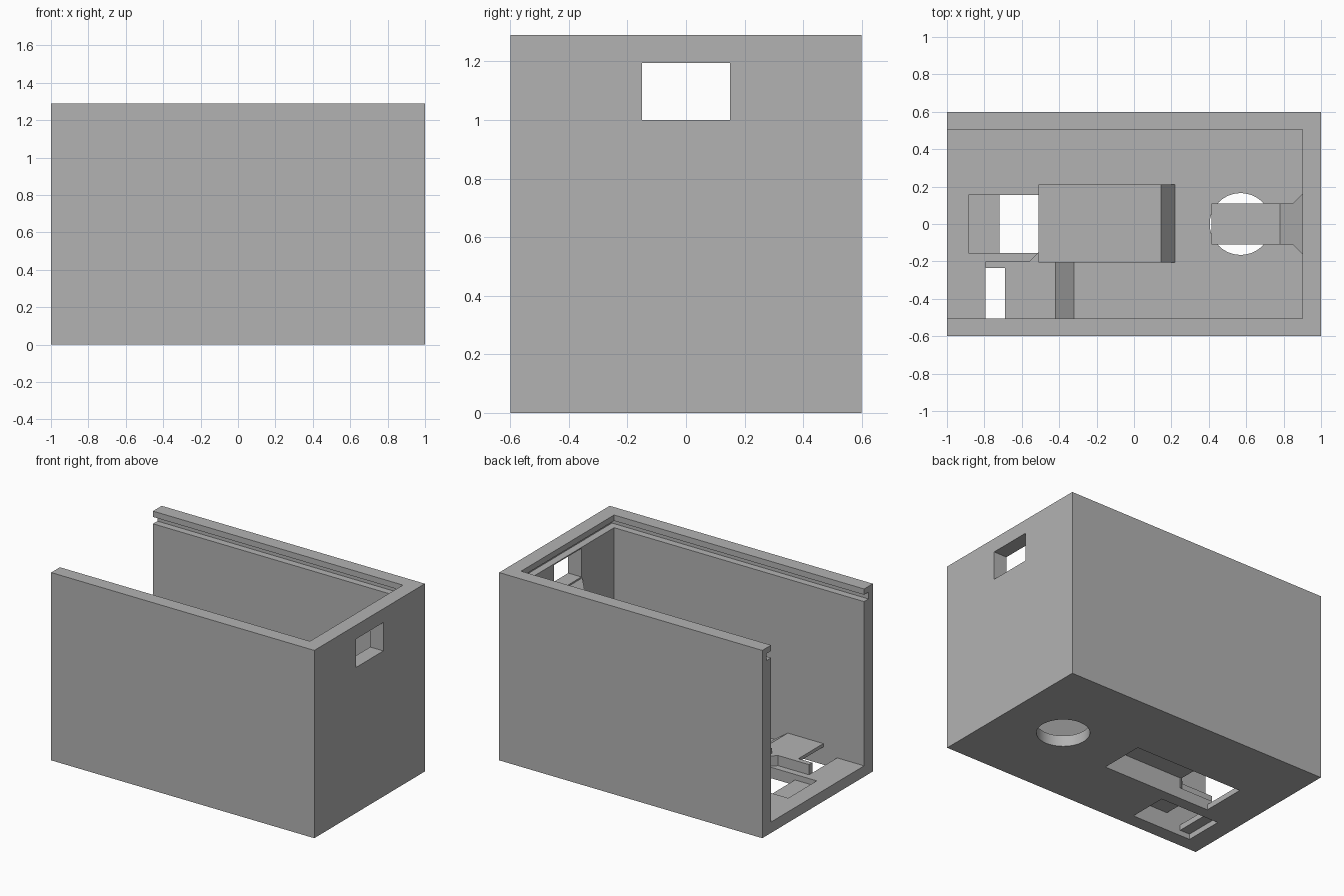
import bpy
import bmesh
from mathutils import Vector

old = bpy.data.objects.get("Cube")
if old:
    bpy.data.objects.remove(old)

GREY = (0.45, 0.45, 0.45, 1)
mat = bpy.data.materials.new("plain grey")
mat.use_nodes = True
mat.diffuse_color = GREY
mat.node_tree.nodes["Principled BSDF"].inputs["Base Color"].default_value = GREY


def prism(name, outline, lo, hi, axis="z"):
    """Extrude an outline in the xy plane (axis z) or xz plane (axis y)."""
    bm = bmesh.new()
    up = Vector((0, 0, 1)) if axis == "z" else Vector((0, 1, 0))
    flat = [Vector((a, b, 0)) if axis == "z" else Vector((a, 0, b)) for a, b in outline]
    face = bm.faces.new([bm.verts.new(p + up * lo) for p in flat])
    ext = bmesh.ops.extrude_face_region(bm, geom=[face])
    moved = [v for v in ext["geom"] if isinstance(v, bmesh.types.BMVert)]
    bmesh.ops.translate(bm, vec=up * (hi - lo), verts=moved)
    bmesh.ops.recalc_face_normals(bm, faces=bm.faces)
    mesh = bpy.data.meshes.new(name)
    bm.to_mesh(mesh)
    bm.free()
    mesh.materials.append(mat)
    obj = bpy.data.objects.new(name, mesh)
    bpy.context.collection.objects.link(obj)
    return obj


def box(name, x, y, z):
    return prism(name, [(x[0], y[0]), (x[1], y[0]), (x[1], y[1]), (x[0], y[1])], *z)


def cut(target, *cutters):
    """Subtract each cutter from the target, then discard it."""
    for c in cutters:
        c.hide_render = True
        mod = target.modifiers.new("cut", "BOOLEAN")
        mod.operation = "DIFFERENCE"
        mod.solver = "EXACT"
        mod.object = c
        bpy.context.view_layer.objects.active = target
        bpy.ops.object.modifier_apply(modifier=mod.name)
        bpy.data.objects.remove(c)


L, W, H = 1.0, 0.6, 1.29
INNER_X, INNER_Y, FLOOR = 0.9, 0.505, 0.075

# Round hole cutter for the floor
bpy.ops.mesh.primitive_cylinder_add(vertices=64, radius=0.165, depth=0.4, location=(0.57, 0, 0))
round_hole = bpy.context.object

# Case: open at one end, with a lid groove, a window and floor openings
case = box("case", (-L, L), (-W, W), (0, H))
cut(case,
    box("cavity", (-1.1, INNER_X), (-INNER_Y, INNER_Y), (FLOOR, 1.4)),
    box("lid_groove", (-1.1, 0.95), (-0.553, 0.553), (1.203, 1.25)),
    box("window", (0.8, 1.1), (-0.15, 0.15), (1.0, 1.195)),
    round_hole,
    box("large_slot", (-0.72, 0.1), (-0.155, 0.155), (-0.1, 0.2)),
    box("large_slot_step", (-0.885, -0.6), (-0.155, 0.155), (0.037, 0.2)),
    box("small_slot", (-0.795, -0.42), (-INNER_Y, -0.235), (-0.1, 0.2)),
    box("small_slot_step", (-0.87, -0.6), (-INNER_Y, -0.235), (-0.1, 0.037)))

# Large hollow cover over the long slot, sloped at its closed end
large_cover = prism("large_slot_cover",
                    [(-0.51, FLOOR), (0.22, FLOOR), (0.145, 0.18), (-0.51, 0.18)],
                    -0.205, 0.21, "y")
cut(large_cover, box("hollow", (-0.7, 0.1), (-0.155, 0.155), (0, 0.145)))

# Small cover over the side slot, sloped at its closed end
small_cover = prism("small_slot_cover",
                    [(-0.69, FLOOR), (-0.32, FLOOR), (-0.42, 0.145), (-0.69, 0.145)],
                    -INNER_Y, -0.2, "y")
cut(small_cover, box("hollow", (-0.8, -0.42), (-0.6, -0.235), (0, 0.122)))

# Thin wall beside the small slot, with a corner fillet to the large cover
prism("slot_side_wall",
      [(-0.795, -0.235), (-0.5, -0.235), (-0.5, -0.15), (-0.51, -0.15),
       (-0.56, -0.2), (-0.795, -0.2)], FLOOR, 0.145)

# Shelf below the window, flared and sloped up where it meets the wall
shelf = prism("window_shelf",
              [(0.415, -0.11), (0.85, -0.11), (INNER_X, -0.16),
               (INNER_X, 0.16), (0.85, 0.11), (0.415, 0.11)], 0.82, 1.1)
cut(shelf, prism("slope", [(0.3, 0.89), (0.78, 0.89), (0.91, 0.998), (0.91, 1.2), (0.3, 1.2)],
                 -0.4, 0.4, "y"))

# Smooth only the round hole
for obj in (case, large_cover, small_cover, shelf):
    bpy.ops.object.select_all(action="DESELECT")
    obj.select_set(True)
    bpy.context.view_layer.objects.active = obj
    bpy.ops.object.shade_smooth_by_angle()
